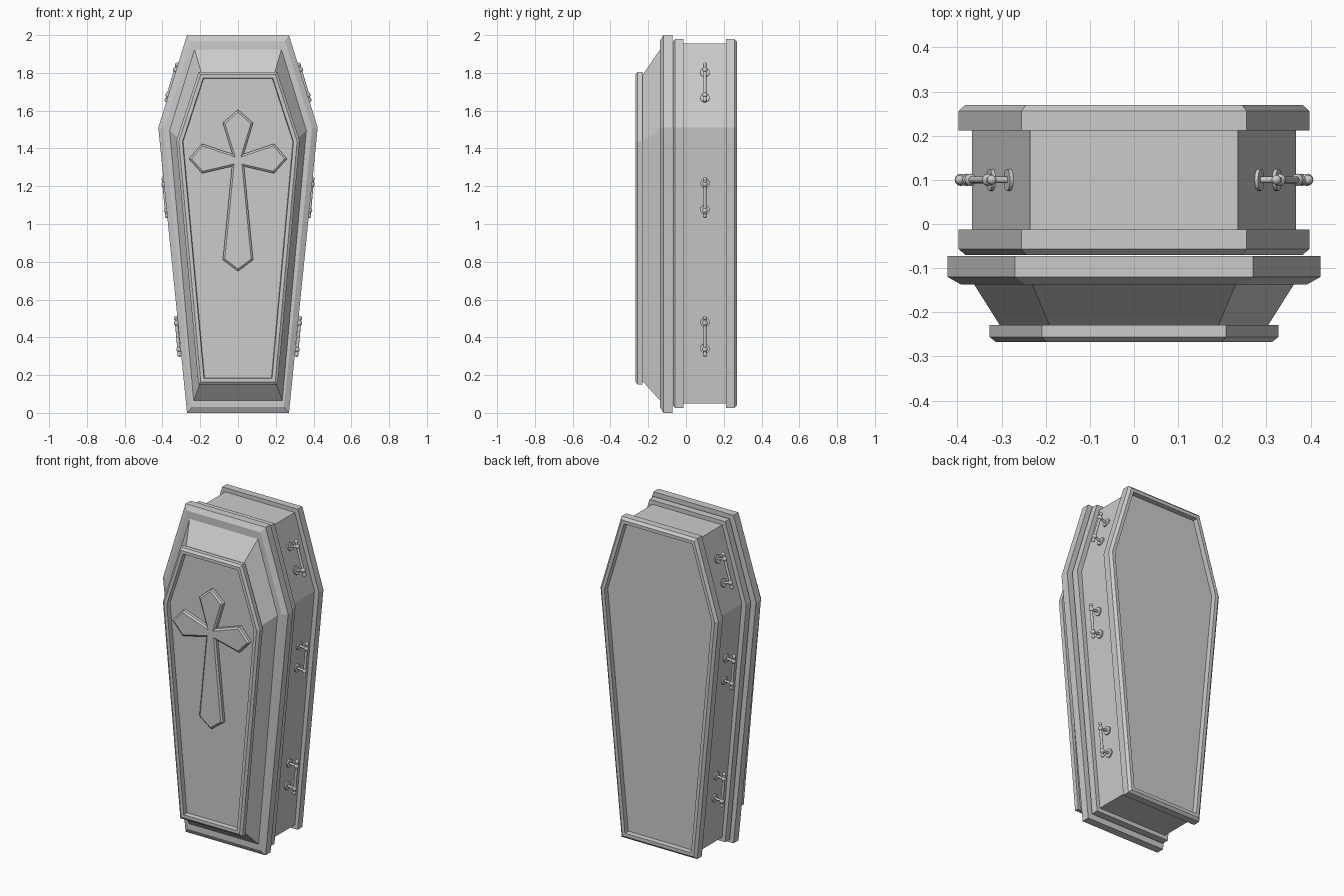
import bpy, bmesh, math
from mathutils import Vector, Matrix

if "Cube" in bpy.data.objects:
    bpy.data.objects.remove(bpy.data.objects["Cube"])

grey = bpy.data.materials.new("plain grey")
grey.diffuse_color = (0.6, 0.6, 0.6, 1)
grey.use_nodes = True
grey.node_tree.nodes["Principled BSDF"].inputs["Base Color"].default_value = grey.diffuse_color


def finish(name, bm):
    bmesh.ops.recalc_face_normals(bm, faces=bm.faces)
    me = bpy.data.meshes.new(name)
    bm.to_mesh(me)
    bm.free()
    me.materials.append(grey)
    ob = bpy.data.objects.new(name, me)
    bpy.context.collection.objects.link(ob)
    return ob


def hexagon(wb, zb, wm, zm, wt, zt):
    """Six-sided outline from half widths at bottom, shoulder and top."""
    right = [(wb, zb), (wm, zm), (wt, zt)]
    return [Vector(p) for p in right + [(-x, z) for x, z in reversed(right)]]


def inset(pts, d):
    """Move every edge of a counter-clockwise outline inward by d."""
    out = []
    for i, p in enumerate(pts):
        a = (p - pts[i - 1]).normalized()
        b = (pts[(i + 1) % len(pts)] - p).normalized()
        n1, n2 = Vector((a.y, -a.x)), Vector((b.y, -b.x))
        out.append(p - (n1 + n2) * (d / (1 + n1.dot(n2))))
    return out


def loft(name, rings):
    """Skin a stack of (y, outline) rings and cap both ends."""
    bm = bmesh.new()
    loops = [[bm.verts.new((p.x, y, p.y)) for p in pts] for y, pts in rings]
    n = len(loops[0])
    for a, b in zip(loops, loops[1:]):
        for i in range(n):
            j = (i + 1) % n
            bm.faces.new((a[i], a[j], b[j], b[i]))
    bm.faces.new(loops[0])
    bm.faces.new(loops[-1])
    return finish(name, bm)


# Box with front rim, and a back rim framing a sunken back panel
body = hexagon(0.235, 0.05, 0.367, 1.51, 0.235, 1.955)
rim = hexagon(0.255, 0.025, 0.397, 1.51, 0.255, 1.98)
loft("box", [
    (-0.07, inset(rim, 0.015)), (-0.057, rim), (-0.013, rim), (-0.013, body),
    (0.212, body), (0.212, rim), (0.256, rim), (0.27, inset(rim, 0.015)),
    (0.27, inset(rim, 0.035)), (0.24, inset(rim, 0.037))])

# Lid flange and its sloping sides
flange = hexagon(0.27, 0.0, 0.422, 1.51, 0.27, 2.0)
slope_base = hexagon(0.235, 0.065, 0.362, 1.495, 0.23, 1.925)
slope_top = hexagon(0.195, 0.17, 0.302, 1.44, 0.19, 1.785)
loft("lid", [
    (-0.072, flange), (-0.12, flange), (-0.137, inset(flange, 0.03)),
    (-0.137, slope_base), (-0.232, slope_top)])

# Raised plate on the lid with a sunken field
plate = hexagon(0.21, 0.15, 0.327, 1.44, 0.208, 1.805)
loft("lid_plate", [
    (-0.229, plate), (-0.256, plate), (-0.267, inset(plate, 0.014)),
    (-0.267, inset(plate, 0.033)), (-0.239, inset(plate, 0.036))])

# Flared cross with bevelled edges
half = [(0.08, 0.81), (0.032, 1.305), (0.19, 1.268), (0.26, 1.345),
        (0.19, 1.425), (0.03, 1.37), (0.08, 1.535)]
cross = [Vector(p) for p in
         [(0, 0.75)] + half + [(0, 1.605)] + [(-x, z) for x, z in reversed(half)]]
loft("cross", [(-0.236, cross), (-0.258, cross), (-0.266, inset(cross, 0.01))])


def rod(bm, a, b, r, sides=16):
    d = b - a
    m = Matrix.Translation((a + b) / 2) @ d.to_track_quat('Z', 'Y').to_matrix().to_4x4()
    bmesh.ops.create_cone(bm, cap_ends=True, segments=sides, radius1=r, radius2=r,
                          depth=d.length, matrix=m)


def ball(bm, c, r):
    bmesh.ops.create_uvsphere(bm, u_segments=12, v_segments=8, radius=r,
                              matrix=Matrix.Translation(c))


def handle(name, z, low, high):
    """Bar handle on the side panel running from low to high (x, z)."""
    lo, hi = Vector((low[0], 0.1, low[1])), Vector((high[0], 0.1, high[1]))
    t = (hi - lo).normalized()
    n = Vector((t.z, 0, -t.x))
    base = lo.lerp(hi, (z - lo.z) / (hi.z - lo.z))
    bar = base + n * 0.052
    bm = bmesh.new()
    for s in (-1, 1):
        foot = base + t * (0.07 * s)
        rod(bm, foot - n * 0.004, foot + n * 0.008, 0.025, 20)   # rosette
        rod(bm, foot, foot + n * 0.052, 0.007)                  # post
        ball(bm, foot + n * 0.052, 0.014)                       # joint
        ball(bm, bar + t * (0.098 * s), 0.011)                  # end knob
    rod(bm, bar - t * 0.098, bar + t * 0.098, 0.008)
    ob = finish(name, bm)
    ob.modifiers.new("other side", 'MIRROR')
    bpy.ops.object.select_all(action='DESELECT')
    ob.select_set(True)
    bpy.context.view_layer.objects.active = ob
    bpy.ops.object.shade_smooth_by_angle(angle=math.radians(40))


# Three pairs of side handles
foot_end, shoulder, head_end = (0.235, 0.05), (0.367, 1.51), (0.235, 1.955)
handle("lower_handles", 0.41, foot_end, shoulder)
handle("middle_handles", 1.145, foot_end, shoulder)
handle("upper_handles", 1.735, shoulder, head_end)
